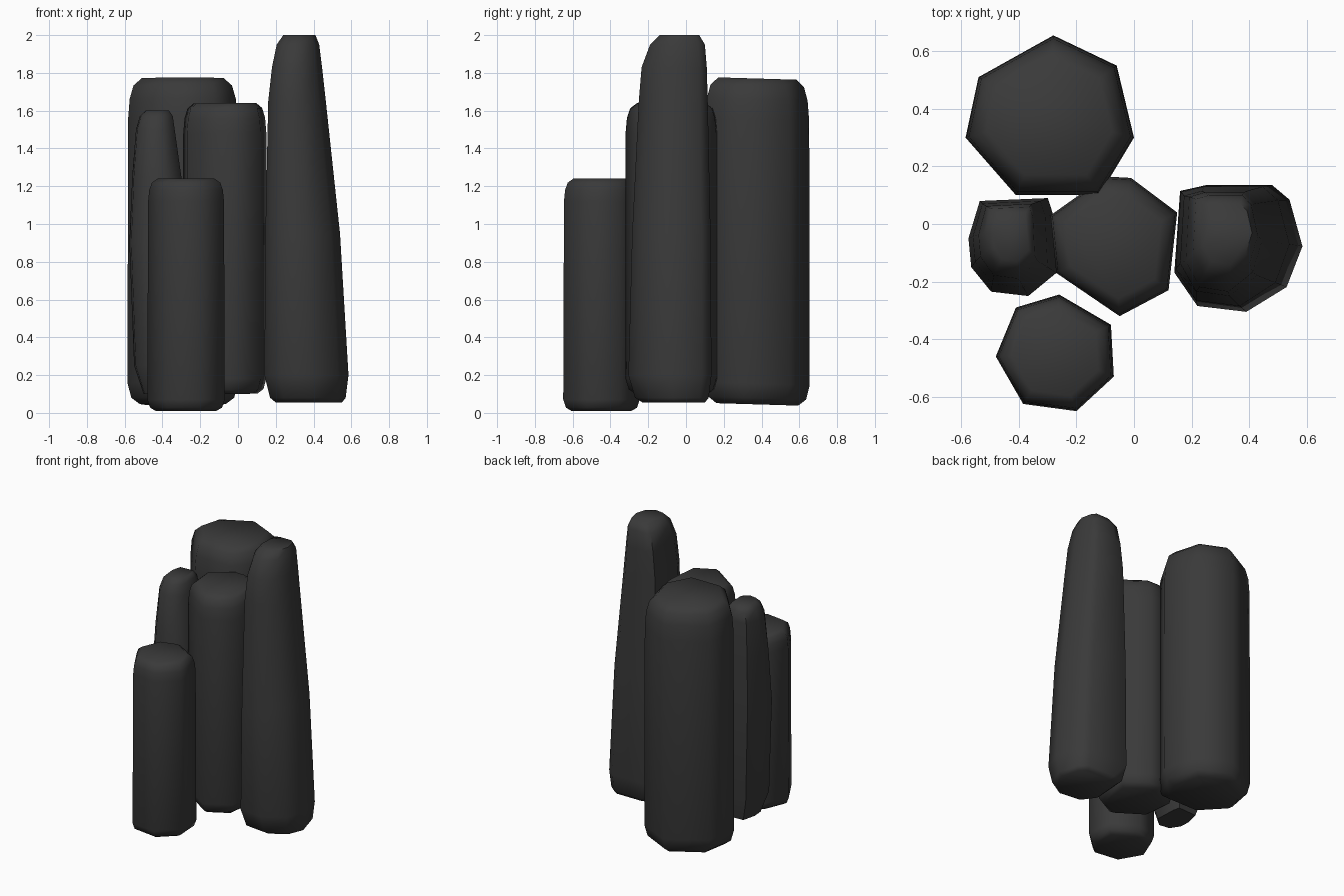
import bpy
import bmesh

default_cube = bpy.data.objects.get("Cube")
if default_cube:
    bpy.data.objects.remove(default_cube, do_unlink=True)

# Single dark stone colour
stone = bpy.data.materials.new("dark_basalt")
stone.use_nodes = True
colour = (0.042, 0.042, 0.042, 1)
stone.diffuse_color = colour
shader = next(n for n in stone.node_tree.nodes if n.type == "BSDF_PRINCIPLED")
shader.inputs["Base Color"].default_value = colour
shader.inputs["Roughness"].default_value = 0.9


def bounds(points):
    xs, ys = zip(*points)
    return min(xs), max(xs), min(ys), max(ys)


def make_column(name, footprint, rings, tilt=(0, 0)):
    """Loft a footprint through rings of (z, left, right, front, back)."""
    x0, x1, y0, y1 = bounds(footprint)
    mid_x, mid_y = (x0 + x1) / 2, (y0 + y1) / 2
    bm = bmesh.new()
    layers = []
    for z, left, right, front, back in rings:
        layer = []
        for px, py in footprint:
            x = left + (right - left) * (px - x0) / (x1 - x0)
            y = front + (back - front) * (py - y0) / (y1 - y0)
            lean = tilt[0] * (x - mid_x) + tilt[1] * (y - mid_y)
            layer.append(bm.verts.new((x, y, z + lean)))
        layers.append(layer)

    # Side bands between neighbouring rings, then the end caps
    count = len(footprint)
    for lower, upper in zip(layers, layers[1:]):
        for i in range(count):
            j = (i + 1) % count
            bm.faces.new((lower[i], lower[j], upper[j], upper[i]))
    bm.faces.new(layers[0])
    bm.faces.new(layers[-1])
    bmesh.ops.recalc_face_normals(bm, faces=bm.faces)

    mesh = bpy.data.meshes.new(name)
    bm.to_mesh(mesh)
    bm.free()
    mesh.materials.append(stone)
    column = bpy.data.objects.new(name, mesh)
    bpy.context.collection.objects.link(column)

    # Soft shading over the worn edges
    bpy.ops.object.select_all(action="DESELECT")
    column.select_set(True)
    bpy.context.view_layer.objects.active = column
    bpy.ops.object.shade_smooth_by_angle(angle=1.1)
    return column


def worn_rings(footprint, bottom, top, wear, taper=1.0):
    """Rings for a straight column with rounded shoulders at both ends."""
    x0, x1, y0, y1 = bounds(footprint)
    mid_x, mid_y = (x0 + x1) / 2, (y0 + y1) / 2
    steps = [
        (bottom, 0.78), (bottom + wear * 0.3, 0.93), (bottom + wear, 1.0),
        (top - wear * 2, taper), (top - wear, taper * 0.97),
        (top - wear * 0.35, taper * 0.9), (top, taper * 0.75),
    ]
    return [(z, mid_x + (x0 - mid_x) * s, mid_x + (x1 - mid_x) * s,
             mid_y + (y0 - mid_y) * s, mid_y + (y1 - mid_y) * s)
            for z, s in steps]


# Straight columns with seven-sided footprints
back = [(-.28, .655), (-.54, .51), (-.585, .3), (-.41, .1),
        (-.12, .1), (0, .3), (-.06, .55)]
make_column("back_column", back,
            worn_rings(back, .045, 1.77, .11, .99), tilt=(0, -.03))

centre = [(-.1, .165), (-.29, .03), (-.27, -.17), (-.05, -.32),
          (.12, -.23), (.15, .04), (-.01, .16)]
make_column("centre_column", centre,
            worn_rings(centre, .1, 1.64, .08), tilt=(.01, 0))

front = [(-.26, -.245), (-.41, -.29), (-.48, -.46), (-.385, -.625),
         (-.2, -.65), (-.07, -.53), (-.08, -.35)]
make_column("front_column", front,
            worn_rings(front, .01, 1.24, .06, .98))

# Tapering columns with rounder footprints
right = [(.16, .11), (.14, -.17), (.22, -.285), (.39, -.305), (.53, -.22),
         (.585, -.08), (.54, .08), (.48, .13), (.25, .13)]
make_column("tall_tapered_column", right, [
    (.055, .2, .55, -.23, .1),
    (.08, .17, .57, -.27, .12),
    (.2, .14, .585, -.305, .135),
    (.95, .145, .54, -.285, .13),
    (1.65, .16, .465, -.25, .115),
    (1.83, .18, .445, -.235, .11),
    (1.95, .205, .43, -.19, .1),
    (2, .24, .41, -.14, .07),
])

left = [(-.54, .08), (-.58, -.05), (-.57, -.15), (-.5, -.235),
        (-.37, -.25), (-.27, -.17), (-.28, .03), (-.3, .09)]
make_column("small_tapered_column", left, [
    (.1, -.5, -.32, -.2, .05),
    (.25, -.55, -.28, -.25, .08),
    (.9, -.575, -.27, -.25, .09),
    (1.25, -.56, -.3, -.22, .08),
    (1.5, -.54, -.335, -.19, .07),
    (1.57, -.52, -.345, -.16, .06),
    (1.6, -.49, -.365, -.13, .04),
])
